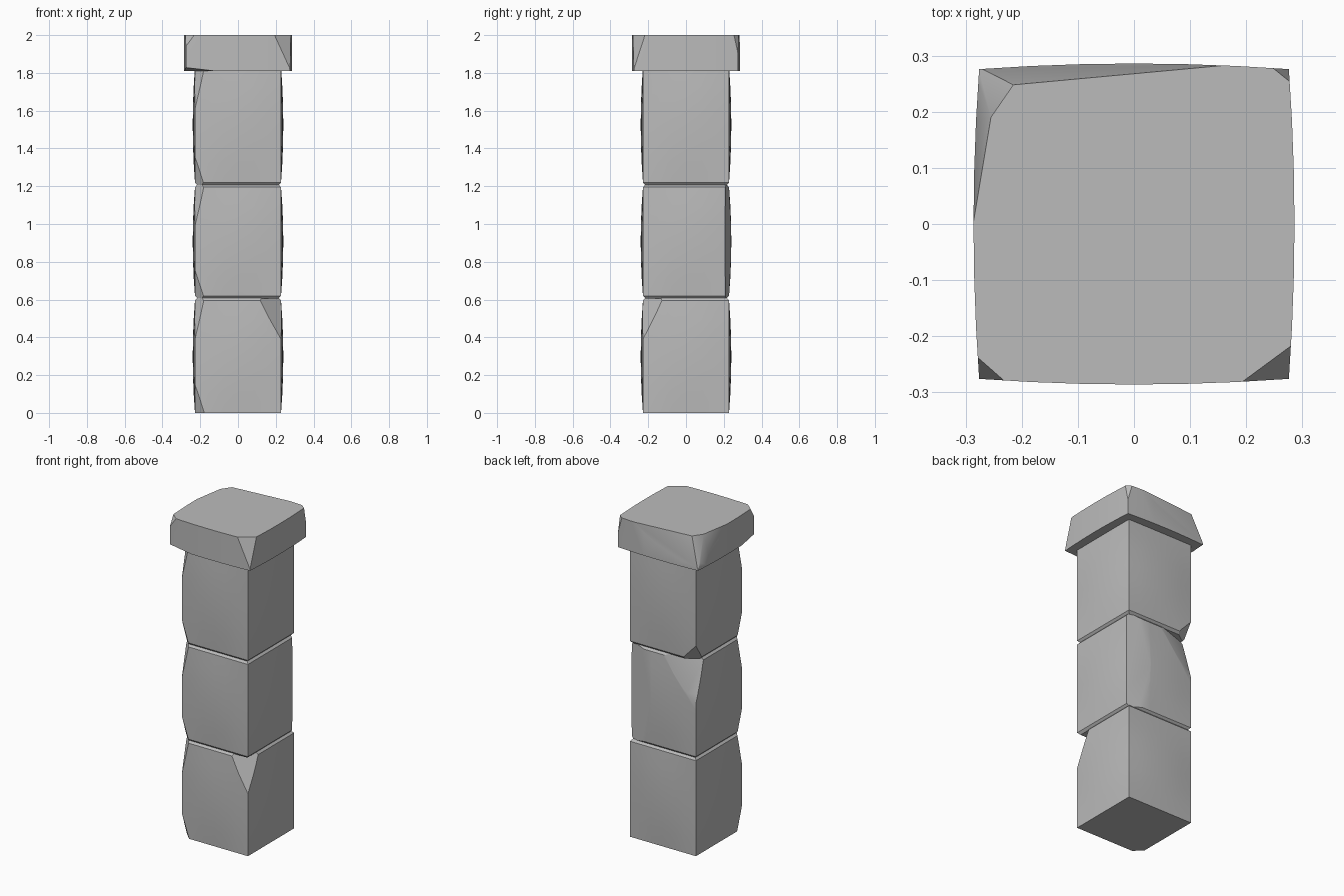
import bpy
import bmesh
from mathutils import Vector
from math import radians

cube = bpy.data.objects.get("Cube")
if cube:
    bpy.data.objects.remove(cube, do_unlink=True)

GREY = (0.5, 0.5, 0.5, 1.0)
stone = bpy.data.materials.new("grey stone")
stone.use_nodes = True
stone.diffuse_color = GREY
bsdf = stone.node_tree.nodes["Principled BSDF"]
bsdf.inputs["Base Color"].default_value = GREY
bsdf.inputs["Roughness"].default_value = 0.9

SEGMENTS = 6          # divisions along each side of a block


def ring(bm, half, bulge, z):
    """Square ring whose sides swell outwards in the middle."""
    verts = []
    for side in range(4):
        for k in range(SEGMENTS):
            t = 2 * k / SEGMENTS - 1
            x, y = half + bulge * (1 - t * t), t * half
            for _ in range(side):
                x, y = -y, x
            verts.append(bm.verts.new((x, y, z)))
    return verts


def chip(bm, centre, p, q, r):
    """Slice a piece off along the plane through three points."""
    p, q, r = Vector(p), Vector(q), Vector(r)
    normal = (q - p).cross(r - p).normalized()
    if normal.dot(p - centre) < 0:
        normal.negate()
    geom = bm.verts[:] + bm.edges[:] + bm.faces[:]
    cut = bmesh.ops.bisect_plane(bm, geom=geom, plane_co=p, plane_no=normal,
                                 clear_outer=True)["geom_cut"]
    edges = [e for e in cut if isinstance(e, bmesh.types.BMEdge)]
    if edges:
        bmesh.ops.holes_fill(bm, edges=edges, sides=0)


def stone_block(name, rings, chips):
    """Loft the rings (half width, bulge, height), then chip the result."""
    bm = bmesh.new()
    loops = [ring(bm, *r) for r in rings]
    for low, high in zip(loops, loops[1:]):
        n = len(low)
        for i in range(n):
            j = (i + 1) % n
            bm.faces.new((low[i], low[j], high[j], high[i]))
    bm.faces.new(loops[0][::-1])
    bm.faces.new(loops[-1])
    centre = Vector((0, 0, (rings[0][2] + rings[-1][2]) / 2))
    for points in chips:
        chip(bm, centre, *points)
    bmesh.ops.recalc_face_normals(bm, faces=bm.faces[:])
    mesh = bpy.data.meshes.new(name)
    bm.to_mesh(mesh)
    bm.free()
    mesh.materials.append(stone)
    obj = bpy.data.objects.new(name, mesh)
    bpy.context.collection.objects.link(obj)
    bpy.ops.object.select_all(action="DESELECT")
    obj.select_set(True)
    bpy.context.view_layer.objects.active = obj
    bpy.ops.object.shade_smooth_by_angle(angle=radians(28))


H = 0.228             # half width of the shaft


def shaft_block(name, z0, z1, chips, round_low=True, round_high=True):
    """Shaft stone with rounded joints and a worn right front edge."""
    rings = []
    if round_low:
        rings.append((H - 0.014, 0, z0))
    start, end = z0 + 0.015 * round_low, z1 - 0.015 * round_high
    for k in range(7):
        s = k / 6
        rings.append((H, 0.012 * 4 * s * (1 - s), start + (end - start) * s))
    if round_high:
        rings.append((H - 0.014, 0, z1))
    worn = [((-H, -H, z + d), (0.05 - H, -H, z), (-H, 0.05 - H, z))
            for z, d in ((z0, 0.15), (z1, -0.22))]
    stone_block(name, rings, worn + chips)


# Shaft stones, from the ground up
shaft_block("lower_block", 0, 0.61, [
    ((H, -H, 0.39), (0.11, -H, 0.61), (H, -0.12, 0.61)),
], round_low=False)
shaft_block("middle_block", 0.605, 1.21, [
    ((-H, H, 0.95), (-H, 0.15, 1.21), (0.0, H, 1.21)),
    ((H, 0.208, 0.7), (H, 0.208, 1.1), (0.08, 0.238, 0.9)),
])
shaft_block("upper_block", 1.205, 1.83, [
    ((-H, H, 1.31), (-H, 0.16, 1.205), (-0.13, H, 1.205)),
], round_high=False)

# Cap slab with broken upper corners
C = 0.276
stone_block("cap_slab", [(C, 0.01, 1.81), (C, 0.01, 2)], [
    ((-0.215, 0.248, 2), (0.1, 0.277, 2), (-C, C, 1.83)),
    ((-0.255, 0.19, 2), (-0.28, 0.04, 2), (-C, C, 1.84)),
    ((-0.255, 0.19, 2), (-0.215, 0.248, 2), (-C, C, 1.82)),
    ((0.2, -C, 2), (C, -0.22, 2), (C, -C, 1.82)),
    ((-0.235, -C, 2), (-C, -0.24, 2), (-C, -C, 1.94)),
    ((0.25, C, 2), (C, 0.255, 2), (C, C, 1.9)),
    ((-C, -C, 1.828), (-0.13, -C, 1.81), (-C, -0.15, 1.81)),
])
